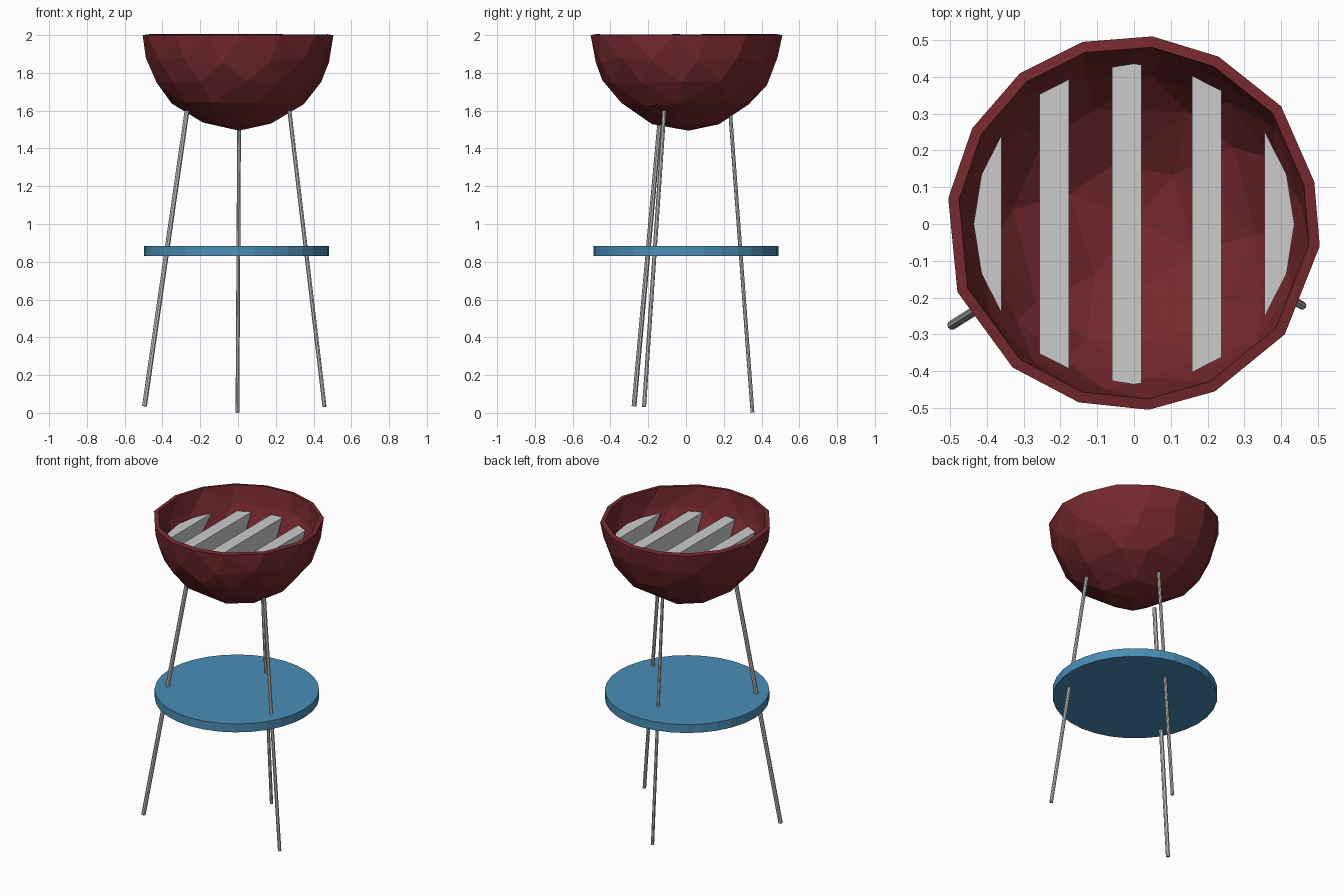
import bpy, bmesh, math, random
from mathutils import Vector, Matrix

if "Cube" in bpy.data.objects:
    bpy.data.objects.remove(bpy.data.objects["Cube"])

random.seed(4)


def make_object(name, bm, color=None):
    bmesh.ops.recalc_face_normals(bm, faces=bm.faces[:])
    mesh = bpy.data.meshes.new(name)
    bm.to_mesh(mesh)
    bm.free()
    obj = bpy.data.objects.new(name, mesh)
    bpy.context.collection.objects.link(obj)
    if color:
        mat = bpy.data.materials.new(name + "_paint")
        mat.diffuse_color = (*color, 1)
        mat.use_nodes = True
        mat.node_tree.nodes["Principled BSDF"].inputs["Base Color"].default_value = mat.diffuse_color
        mesh.materials.append(mat)
    return obj


# Faceted fire bowl: hull of an irregular rim and jittered rings, open at the top
RIM = [(-.505, .07), (-.44, .26), (-.31, .41), (-.14, .495), (.05, .51),
       (.23, .455), (.40, .32), (.49, .115), (.505, -.06), (.41, -.30),
       (.22, -.455), (.04, -.505), (-.15, -.485), (-.33, -.39), (-.48, -.185)]
bm = bmesh.new()
for x, y in RIM:
    bm.verts.new((x, y, 2.0))
for count, angle in ((14, 15), (13, 30), (10, 46), (6, 67), (1, 87)):
    for i in range(count):
        t = math.tau * (i + random.uniform(-.15, .15)) / count + count
        e = math.radians(angle + random.uniform(-2, 2))
        bm.verts.new((.506 * math.cos(e) * math.cos(t),
                      .506 * math.cos(e) * math.sin(t), 2 - .506 * math.sin(e)))
bmesh.ops.convex_hull(bm, input=bm.verts[:])
lid = [f for f in bm.faces if all(v.co.z > 1.999 for v in f.verts)]
bmesh.ops.delete(bm, geom=lid, context='FACES')
bowl = make_object("bowl", bm, (.18, .022, .027))
solid = bowl.modifiers.new("wall", 'SOLIDIFY')
solid.thickness = .03
solid.offset = -1

# Grill bars: slices of a tapered disc that follows the bowl wall
for i, (x0, x1) in enumerate([(-.45, -.36), (-.257, -.177), (-.06, .02),
                              (.158, .238), (.355, .45)]):
    bm = bmesh.new()
    bmesh.ops.create_cone(bm, cap_ends=True, segments=20, radius1=.375,
                          radius2=.436, depth=.12,
                          matrix=Matrix.Translation((0, 0, 1.795)))
    for x, sign in ((x0, -1), (x1, 1)):
        cut = bmesh.ops.bisect_plane(bm, geom=bm.verts[:] + bm.edges[:] + bm.faces[:],
                                     plane_co=(x, 0, 0), plane_no=(sign, 0, 0),
                                     clear_outer=True)
        edges = [g for g in cut['geom_cut'] if isinstance(g, bmesh.types.BMEdge)]
        if edges:
            bmesh.ops.holes_fill(bm, edges=edges)
    make_object(f"grill_bar_{i + 1}", bm)

# Round shelf
bm = bmesh.new()
bmesh.ops.create_cone(bm, cap_ends=True, segments=32, radius1=.49, radius2=.49,
                      depth=.055, matrix=Matrix.Translation((-.008, 0, .857)))
make_object("shelf", bm, (.07, .27, .47))


# Three splayed legs
def leg(name, top, foot, radius):
    top, foot = Vector(top), Vector(foot)
    axis = top - foot
    bm = bmesh.new()
    matrix = (Matrix.Translation((top + foot) / 2)
              @ axis.to_track_quat('Z', 'Y').to_matrix().to_4x4())
    bmesh.ops.create_cone(bm, cap_ends=True, segments=8, radius1=radius,
                          radius2=radius, depth=axis.length, matrix=matrix)
    make_object(name, bm)


leg("front_left_leg", (-.27, -.133, 1.60), (-.495, -.275, .036), .013)
leg("front_right_leg", (.272, -.115, 1.60), (.458, -.222, .032), .011)
leg("back_leg", (.006, .235, 1.575), (-.003, .352, .001), .010)
